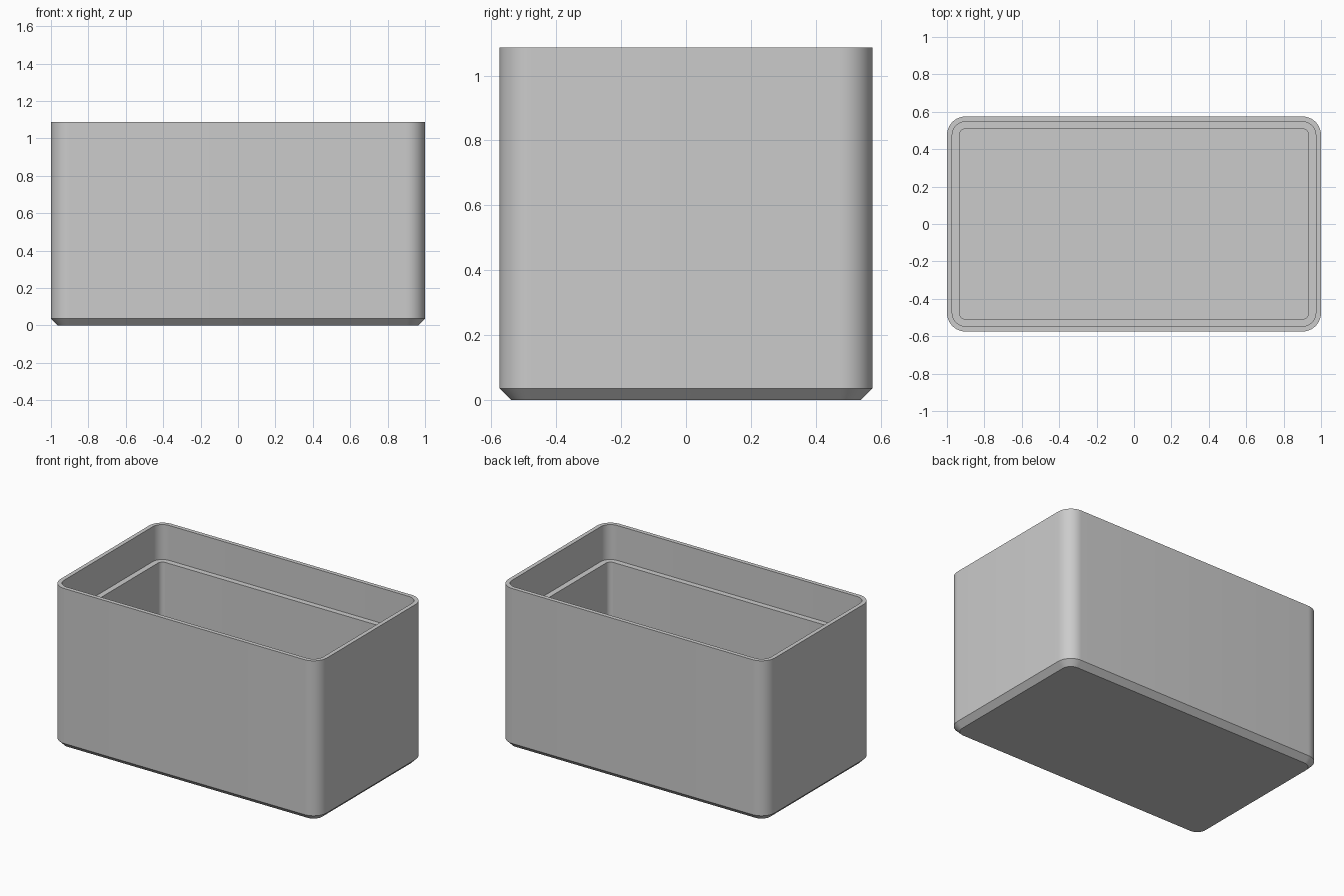
import bpy, bmesh, math

cube = bpy.data.objects.get("Cube")
if cube:
    bpy.data.objects.remove(cube, do_unlink=True)

HALF_X, HALF_Y, HEIGHT = 1.0, 0.575, 1.087
RADIUS, SEGMENTS = 0.1, 12

# Plain grey material
grey = bpy.data.materials.new("plain grey")
grey.use_nodes = True
colour = (0.6, 0.6, 0.6, 1)
grey.diffuse_color = colour
grey.node_tree.nodes["Principled BSDF"].inputs["Base Color"].default_value = colour


def rounded_ring(bm, inset, z):
    """Rounded rectangle of vertices, inset evenly from the outer wall."""
    r = RADIUS - inset
    ring = []
    for corner, (sx, sy) in enumerate([(1, 1), (-1, 1), (-1, -1), (1, -1)]):
        for i in range(SEGMENTS + 1):
            a = math.pi / 2 * (corner + i / SEGMENTS)
            ring.append(bm.verts.new((sx * (HALF_X - RADIUS) + r * math.cos(a),
                                      sy * (HALF_Y - RADIUS) + r * math.sin(a), z)))
    return ring


# Wall section from the underside, up the outside, over the rim and down to the floor
section = [
    (0.036, 0.0),       # underside edge
    (0.0, 0.036),       # chamfer
    (0.0, HEIGHT),      # outer wall
    (0.028, HEIGHT),    # rim
    (0.028, 0.85),      # lid recess
    (0.066, 0.85),      # ledge
    (0.066, 0.07),      # inner wall down to floor
]
bm = bmesh.new()
rings = [rounded_ring(bm, inset, z) for inset, z in section]
for low, high in zip(rings, rings[1:]):
    for i in range(len(low)):
        j = (i + 1) % len(low)
        bm.faces.new((low[i], low[j], high[j], high[i]))
bm.faces.new(reversed(rings[0]))    # underside
bm.faces.new(rings[-1])             # floor

mesh = bpy.data.meshes.new("open_box")
bm.to_mesh(mesh)
bm.free()
mesh.materials.append(grey)
box = bpy.data.objects.new("open_box", mesh)
bpy.context.collection.objects.link(box)

# Smooth corners, crisp edges
bpy.ops.object.select_all(action="DESELECT")
box.select_set(True)
bpy.context.view_layer.objects.active = box
bpy.ops.object.shade_smooth_by_angle(angle=math.radians(30))
